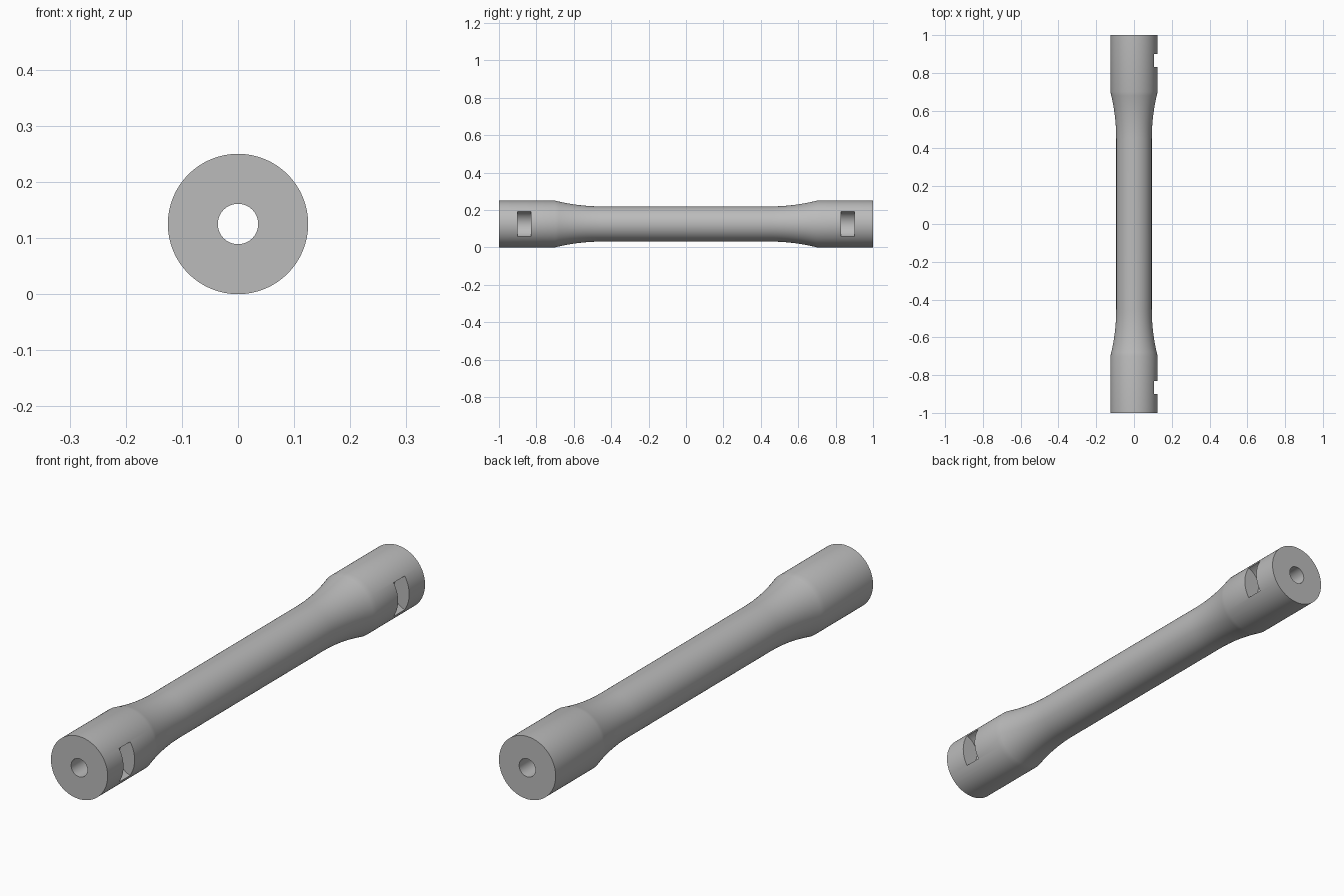
import bpy, bmesh, math
from mathutils import Matrix

if "Cube" in bpy.data.objects:
    bpy.data.objects.remove(bpy.data.objects["Cube"])

R_END, R_MID, R_BORE = 0.125, 0.094, 0.036
Y_END, Y_SHOULDER, Y_MID = 1.0, 0.70, 0.45
AXIS_Z = R_END
SEGMENTS = 128

steel = bpy.data.materials.new("plain grey steel")
steel.diffuse_color = (0.5, 0.5, 0.5, 1)
steel.use_nodes = True
steel.node_tree.nodes["Principled BSDF"].inputs["Base Color"].default_value = steel.diffuse_color


def make_object(name, bm):
    bmesh.ops.recalc_face_normals(bm, faces=bm.faces)
    mesh = bpy.data.meshes.new(name)
    bm.to_mesh(mesh)
    bm.free()
    obj = bpy.data.objects.new(name, mesh)
    mesh.materials.append(steel)
    bpy.context.collection.objects.link(obj)
    return obj


# Half profile (y, radius): end collar, concave fillet blending into the waist
sag = R_END - R_MID
span = Y_SHOULDER - Y_MID
arc_r = (span ** 2 + sag ** 2) / (2 * sag)
half = [(Y_END, R_END)]
for i in range(13):
    d = span * (1 - i / 12)
    half.append((Y_MID + d, R_MID + arc_r - math.sqrt(arc_r ** 2 - d ** 2)))
outer = half + [(-y, r) for y, r in reversed(half)]
profile = outer + [(-Y_END, R_BORE), (Y_END, R_BORE)]

# Hollow bar: closed profile turned about the y axis
bm = bmesh.new()
rings = []
for s in range(SEGMENTS):
    a = 2 * math.pi * s / SEGMENTS
    rings.append([bm.verts.new((r * math.cos(a), y, AXIS_Z + r * math.sin(a)))
                  for y, r in profile])
n = len(profile)
for s in range(SEGMENTS):
    p, q = rings[s], rings[(s + 1) % SEGMENTS]
    for i in range(n):
        j = (i + 1) % n
        bm.faces.new((p[i], p[j], q[j], q[i]))
bar = make_object("hollow_bar", bm)

# Side pockets: round cutters lying along the bar, centred on its right surface
for side, name in ((-1, "front_pocket_cutter"), (1, "back_pocket_cutter")):
    bm = bmesh.new()
    place = (Matrix.Translation((R_END, side * 0.865, AXIS_Z))
             @ Matrix.Rotation(math.pi / 2, 4, 'X'))
    bmesh.ops.create_cone(bm, cap_ends=True, segments=64, radius1=0.07,
                          radius2=0.07, depth=0.07, matrix=place)
    cutter = make_object(name, bm)
    cutter.hide_render = True
    cutter.hide_set(True)
    mod = bar.modifiers.new(name, 'BOOLEAN')
    mod.operation = 'DIFFERENCE'
    mod.solver = 'EXACT'
    mod.object = cutter

# Apply the cuts, remove the cutters, then smooth the round surfaces
bpy.context.view_layer.objects.active = bar
bar.select_set(True)
for mod in list(bar.modifiers):
    cutter = mod.object
    bpy.ops.object.modifier_apply(modifier=mod.name)
    bpy.data.objects.remove(cutter)
bpy.ops.object.shade_smooth_by_angle(angle=math.radians(30))
